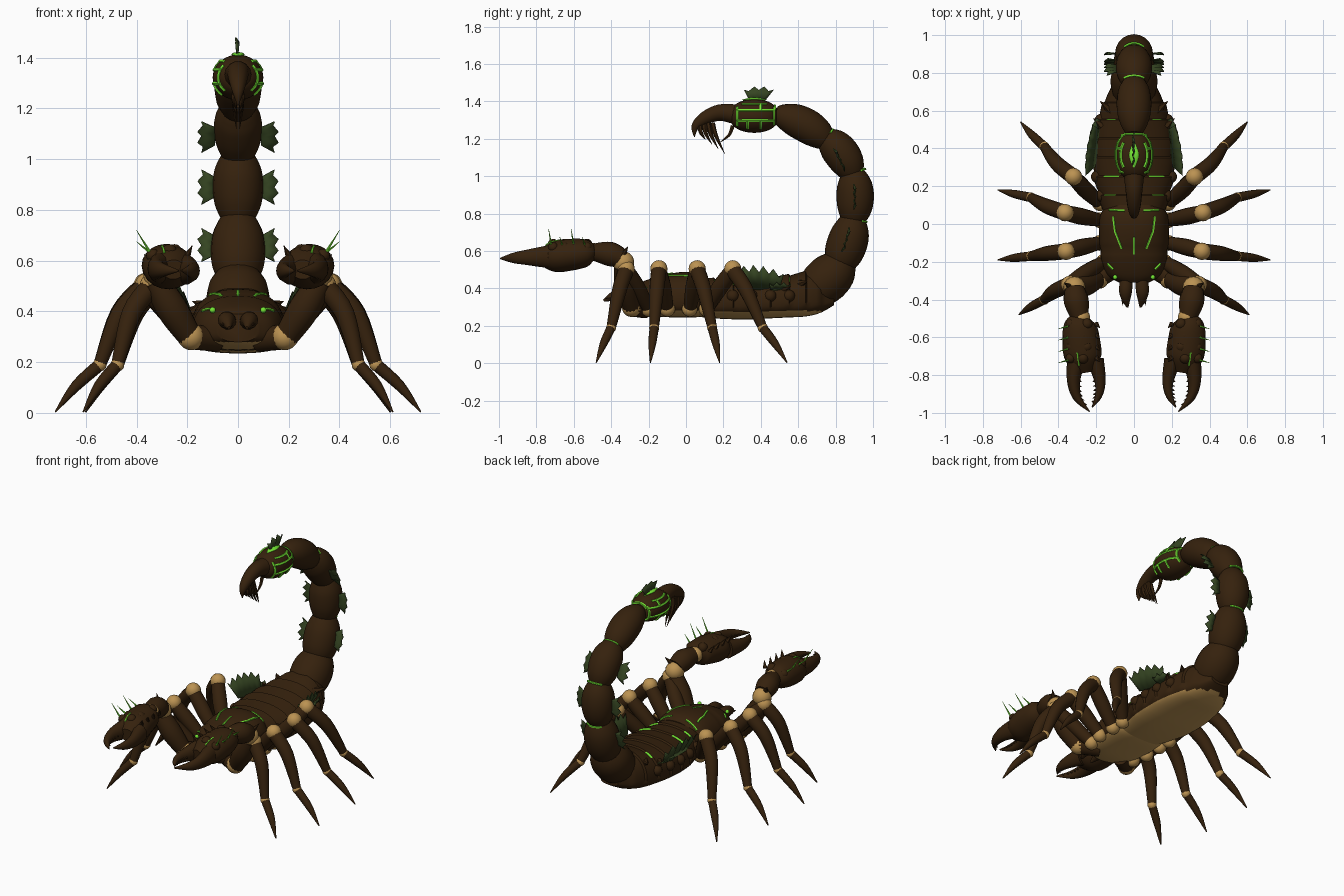
import bpy, bmesh, math
from mathutils import Vector, Matrix
from mathutils.bvhtree import BVHTree

cube = bpy.data.objects.get("Cube")
if cube:
    bpy.data.objects.remove(cube, do_unlink=True)


def material(name, rgb):
    m = bpy.data.materials.new(name)
    m.use_nodes = True
    m.diffuse_color = (*rgb, 1)
    m.node_tree.nodes["Principled BSDF"].inputs["Base Color"].default_value = (*rgb, 1)
    return m


BROWN = material("dark brown shell", (.036, .0155, .004))
TAN = material("tan joint", (.5, .29, .085))
GREEN = material("bright green", (.18, .82, .035))
FIN = material("dark green fin", (.036, .06, .016))


def finish(name, bm, mats, mirror=False, rule=None):
    bmesh.ops.recalc_face_normals(bm, faces=bm.faces)
    bm.normal_update()
    if rule:
        for f in bm.faces:
            f.material_index = rule(f.calc_center_median(), f.normal)
    me = bpy.data.meshes.new(name)
    bm.to_mesh(me)
    bm.free()
    for m in mats:
        me.materials.append(m)
    me.shade_smooth()
    me.set_sharp_from_angle(angle=math.radians(42))
    ob = bpy.data.objects.new(name, me)
    bpy.context.collection.objects.link(ob)
    if mirror:
        ob.modifiers.new("mirror", 'MIRROR').use_mirror_merge = False
    return ob


def at(keys, t):
    """Smooth spline through 4D keys."""
    last = len(keys) - 1
    i = min(int(t), last - 1)
    u = t - i
    a, b, c, d = (Vector(keys[max(0, min(last, k))]) for k in range(i - 1, i + 3))
    return b + .5 * u * (c - a + u * (2 * a - 5 * b + 4 * c - d + u * (3 * (b - c) + d - a)))


def skin(bm, rings):
    rings = [[bm.verts.new(p) for p in ring] for ring in rings]
    n = len(rings[0])
    for r, s in zip(rings, rings[1:]):
        for k in range(n):
            bm.faces.new((r[k], r[(k + 1) % n], s[(k + 1) % n], s[k]))
    bm.faces.new(rings[0])
    bm.faces.new(rings[-1])


def tube(name, keys, mat=BROWN, mirror=False, flat=1, n=14, steps=5):
    """Round tube through (x, y, z, radius) keys."""
    total = (len(keys) - 1) * steps
    path = [at(keys, k / steps) for k in range(total + 1)]
    side, rings = None, []
    for k, p in enumerate(path):
        t = (path[min(k + 1, total)] - path[max(k - 1, 0)]).xyz.normalized()
        if side is None:
            side = t.cross((0, 0, 1)) if abs(t.z) < .99 else Vector((1, 0, 0))
        side = (side - t * side.dot(t)).normalized()
        up, r = side.cross(t), max(p.w, .001)
        turn = [math.tau * j / n for j in range(n)]
        rings.append([p.xyz + r * (side * math.cos(a) + up * flat * math.sin(a)) for a in turn])
    bm = bmesh.new()
    skin(bm, rings)
    return finish(name, bm, [mat], mirror)


def spike(name, base, tip, r, mat=BROWN):
    tube(name, [(*base, r), (*tip, .001)], mat, True, n=6, steps=1)


def ball(name, c, r, mat=TAN):
    bm = bmesh.new()
    bmesh.ops.create_uvsphere(bm, u_segments=16, v_segments=10, radius=r,
                              matrix=Matrix.Translation(c))
    finish(name, bm, [mat], True)


def fan(name, c, u, v, base, spread, height, points, mirror=True):
    """Scalloped thin fin."""
    c, u, v = Vector(c), Vector(u).normalized(), Vector(v).normalized()
    bm = bmesh.new()
    rows = []
    for k in range(2 * points + 1):
        s = k / points - 1
        h = height * (1 - .25 * s * s) * (.75 if k % 2 else 1)
        ridge = u.cross(v) * (.006 if k % 2 else -.006)
        rows.append((bm.verts.new(c + u * base * s), bm.verts.new(c + u * spread * s + v * h + ridge)))
    for a, b in zip(rows, rows[1:]):
        bm.faces.new((a[0], b[0], b[1], a[1]))
    ob = finish(name, bm, [FIN], mirror)
    ob.modifiers.new("thickness", 'SOLIDIFY').thickness = .006


def tree_of(ob):
    me = ob.data
    return BVHTree.FromPolygons([v.co for v in me.vertices], [p.vertices[:] for p in me.polygons])


def drape(name, tree, pts, d, r=.007):
    """Green line laid on a surface along direction d."""
    d, keys = Vector(d), []
    for a, b in zip(pts, pts[1:]):
        for k in range(6):
            hit = tree.ray_cast(Vector(a).lerp(Vector(b), k / 5) - d * 2, d)[0]
            if hit and (not keys or (hit - Vector(keys[-1][:3])).length > .002):
                keys.append((*hit, r))
    if len(keys) > 1:
        tube(name, keys, GREEN, True, n=5, steps=1)


def shell(name, keys, samples, n=40):
    """Body shell from (y, half width, top, bottom) keys, tan and smooth underneath."""
    rings = []
    for t, scale in samples:
        y, w, top, low = at(keys, t)
        ring = []
        for j in range(n):
            a = math.tau * j / n
            c, s = math.cos(a), math.sin(a)
            k = 1 + (scale - 1) * max(0, min(1, 2 * s + 1))
            x = w * k * math.copysign(abs(c) ** .85, c)
            z = (top - .33) * k * s ** .9 if s > 0 else (low - .33) * abs(s) ** .7
            ring.append((x, y, .33 + z))
        rings.append(ring)

    def rule(c, nor):
        if c.z < .28:
            return 1
        plate = c.y < .3 or .5 < c.y < .6
        return 2 if plate and nor.y > .7 and .09 < abs(c.x) < .15 and c.z > .38 else 0
    bm = bmesh.new()
    skin(bm, rings)
    return finish(name, bm, [BROWN, TAN, GREEN], rule=rule)


# Head shield and overlapping abdomen plates
head_keys = [(-.31, .08, .39, .28), (-.27, .14, .42, .265), (-.18, .175, .455, .25),
             (-.05, .185, .485, .245), (.04, .18, .485, .245), (.1, .15, .46, .25)]
groove = [(k / 6, .97 if k == 14 else 1) for k in range(31)]
head = shell("head_shield", head_keys, groove)
plates = [(.05, .165, .46, .25), (.15, .19, .455, .24), (.25, .215, .455, .235), (.35, .22, .46, .235),
          (.45, .215, .465, .24), (.55, .195, .475, .245), (.64, .165, .49, .25), (.72, .12, .475, .27),
          (.79, .06, .44, .31)]
shell("abdomen", plates, [(i + f, .95 + .07 * f) for i in range(8) for f in (.07, .35, .7, 1)])
for y in (.15, .25, .35, .45, .55):
    ball("side_lump", (at(plates, y * 10 - .5).y - .02, y, .36), .033, BROWN)
spike("abdomen_spike", (.12, .6, .42), (.18, .65, .44), .03)
spike("abdomen_side_spike", (.17, .52, .4), (.215, .56, .41), .025)

# Head markings, eyes and mouthparts
down = (0, 0, -1)
head_tree = tree_of(head)
drape("head_stripe", head_tree, [(.11, .04, 0), (.1, -.04, 0), (.065, -.13, 0)], down)
drape("head_cheek_mark", head_tree, [(.11, -.24, 0), (.14, -.21, 0)], down)
drape("head_rear_mark", head_tree, [(.05, .07, 0), (.13, .075, 0)], down)
drape("head_centre_mark", head_tree, [(.001, -.07, 0), (.001, -.16, 0)], down, .005)
ball("eye", (.1, -.282, .405), .012, GREEN)
tube("mouthpart", [(.035, -.26, .355, .03), (.045, -.36, .365, .034), (.035, -.44, .335, .006)], mirror=True)
spike("mouthpart_prong", (.055, -.37, .36), (.06, -.43, .345), .018)

# Side fins
fan("abdomen_fin", (.195, .4, .39), (-.15, 1, -.1), (.5, -.1, 1), .1, .135, .145, 5)
fan("abdomen_low_fin", (.185, .5, .39), (-.3, 1, 0), (.8, .1, .6), .05, .06, .06, 3)

# Tail beads: start, bow, end in the (y, z) plane, radius
profile = [(0, .48), (.09, .7), (.27, .92), (.5, 1), (.73, .93), (.91, .7), (1, .48)]
tail = [((.62, .365), (.02, -.02), (.845, .57), .124), ((.795, .5), (.015, -.01), (.895, .79), .108),
        ((.885, .745), (.02, 0), (.885, 1.035), .1), ((.895, .99), (.02, .02), (.73, 1.21), .096),
        ((.76, 1.175), (.02, .02), (.48, 1.33), .092)]
for a, bow, b, r in tail:
    a, bow, b = Vector(a), Vector(bow), Vector(b)
    keys = [(0, *(a.lerp(b, t) + bow * 4 * t * (1 - t)), r * s) for t, s in profile]
    tube("tail_segment", keys, n=20, steps=3)
for c, out in [((.893, .767), (1, -.15)), ((.892, 1.013), (.93, .37)), ((.743, 1.192), (.6, .8))]:
    arc = [k * .2 for k in range(-4, 5)]
    tube("tail_green_ring", [(.071 * math.sin(a), c[0] + out[0] * .071 * math.cos(a),
                              c[1] + out[1] * .071 * math.cos(a), .007) for a in arc], GREEN, n=5, steps=1)
for y, z, u in [(.86, .66, (0, .3, 1)), (.905, .89, (0, 0, 1)), (.825, 1.09, (0, -.5, 1))]:
    fan("tail_fin", (.09, y, z), u, (1, 0, 0), .04, .07, .072, 3)

# Venom bulb with green bands and crest
bulb_keys = [(0, .365 + .13 * math.cos(a), 1.322, .1 * abs(math.sin(a)) ** .8)
             for a in [math.pi * k / 8 for k in range(9)]]
bulb = tube("venom_bulb", bulb_keys, flat=.9, n=24, steps=3)
bulb_tree = tree_of(bulb)
lines = [((.275, 1.27), (.275, 1.37)), ((.47, 1.275), (.47, 1.365)), ((.27, 1.352), (.47, 1.352)),
         ((.27, 1.298), (.47, 1.298)), ((.3, 1.385), (.43, 1.385)), ((.33, 1.255), (.33, 1.298)),
         ((.4, 1.255), (.4, 1.298)), ((.4, 1.352), (.4, 1.385))]
for a, b in lines:
    drape("bulb_band", bulb_tree, [(0, *a), (0, *b)], (-1, 0, 0), .008)
drape("bulb_rear_band", bulb_tree, [(.001, .475, 0), (.05, .475, 0)], down, .008)
tube("crest_base", [(0, .3, 1.408, .005), (0, .365, 1.413, .026), (0, .43, 1.408, .005)], GREEN, flat=.35)
fan("bulb_crest", (0, .38, 1.4), (0, 1, 0), (0, .15, 1), .04, .08, .083, 3, False)

# Stinger and hanging barbs
tube("stinger", [(0, .27, 1.33, .055), (0, .18, 1.34, .045), (0, .1, 1.31, .036),
                 (0, .05, 1.265, .022), (0, .045, 1.21, .002)])
for k in range(4):
    y = .075 + .022 * k
    tube("stinger_barb", [(.008, y, 1.285, .014), (.014, y + .004 + .005 * k, 1.235 - .006 * k, .011),
                          (.006, .105 + .034 * k, 1.195 - .025 * k, .001)], mirror=True, n=6)
tube("stinger_rear_barb", [(0, .25, 1.27, .012), (0, .23, 1.22, .009), (0, .18, 1.18, .001)], n=6)

# Walking legs: hip, knee, ankle and tip
legs = [((.16, -.2), (.34, -.32), (.475, -.4), (.61, -.48)), ((.18, -.1), (.36, -.145), (.545, -.17), (.72, -.19)),
        ((.18, .02), (.365, .06), (.545, .14), (.72, .18)), ((.18, .11), (.32, .25), (.475, .41), (.6, .54))]
for hip, knee, ankle, tip in legs:
    h, k, a, t = (Vector((*p, z)) for p, z in zip((hip, knee, ankle, tip), (.29, .5, .19, .004)))
    lift = Vector((.02, 0, .03))
    tube("leg_thigh", [(*h, .034), (*(h.lerp(k, .5) + lift * .3), .044), (*k, .04)], mirror=True)
    tube("leg_shin", [(*k, .042), (*(k.lerp(a, .45) + lift), .039), (*a, .025)], mirror=True)
    tube("leg_foot", [(*a, .025), (*(a.lerp(t, .5) + lift * .3), .021), (*t, .003)], mirror=True)
    ball("leg_hip_joint", h, .042)
    ball("leg_knee_joint", k + Vector((0, 0, .005)), .046)
    ball("leg_ankle_joint", a, .027)

# Pincer arms
tube("arm_base", [(.08, -.22, .29, .05), (.19, -.29, .3, .05)], mirror=True)
ball("arm_base_joint", (.185, -.29, .3), .053)
tube("upper_arm", [(.19, -.29, .3, .048), (.26, -.32, .41, .062), (.325, -.335, .52, .05)], mirror=True)
ball("elbow_joint", (.315, -.335, .54), .058)
tube("forearm", [(.315, -.345, .56, .054), (.305, -.41, .585, .066), (.285, -.5, .595, .045)], mirror=True)
ball("wrist_joint", (.28, -.495, .595), .048)
spike("elbow_spike", (.33, -.34, .57), (.37, -.31, .625), .022)
hand = tube("pincer_hand", [(.28, -.49, .59, .045), (.285, -.53, .59, .085), (.28, -.62, .58, .1),
                            (.268, -.71, .57, .096), (.255, -.785, .565, .045)], mirror=True, flat=.85, n=20)

# Pincer fingers with teeth
fingers = {1: [(.305, -.72, .57, .05), (.32, -.83, .567, .035), (.3, -.92, .563, .022), (.235, -.993, .56, .003)],
           -1: [(.205, -.72, .565, .046), (.18, -.83, .56, .03), (.188, -.91, .56, .019), (.222, -.97, .56, .003)]}
for way, keys in fingers.items():
    tube("pincer_finger", keys, mirror=True, flat=1.3)
    for k in range(6):
        p = at(keys, 1 + .28 * k)
        inner = p.xyz - Vector((way * p.w * .85, 0, 0))
        spike("pincer_tooth", inner, inner - Vector((way * .014, .004, 0)), .007)

# Hand bumps, green bristles and markings
for k in range(4):
    y = -.53 - .06 * k
    ball("hand_bump", (.25 + .02 * (k % 2), y, .635), .03, BROWN)
    ball("hand_outer_bump", (.335, y, .62), .027, BROWN)
    spike("hand_bristle", (.345, y - .01, .63), (.4, y - .025, .675 + .045 * (k % 2)), .006, GREEN)
    spike("hand_thorn", (.2, y, .62), (.18, y - .02, .66), .014)
drape("hand_stripe", tree_of(hand), [(.3, -.68, 0), (.29, -.75, 0)], down, .005)
